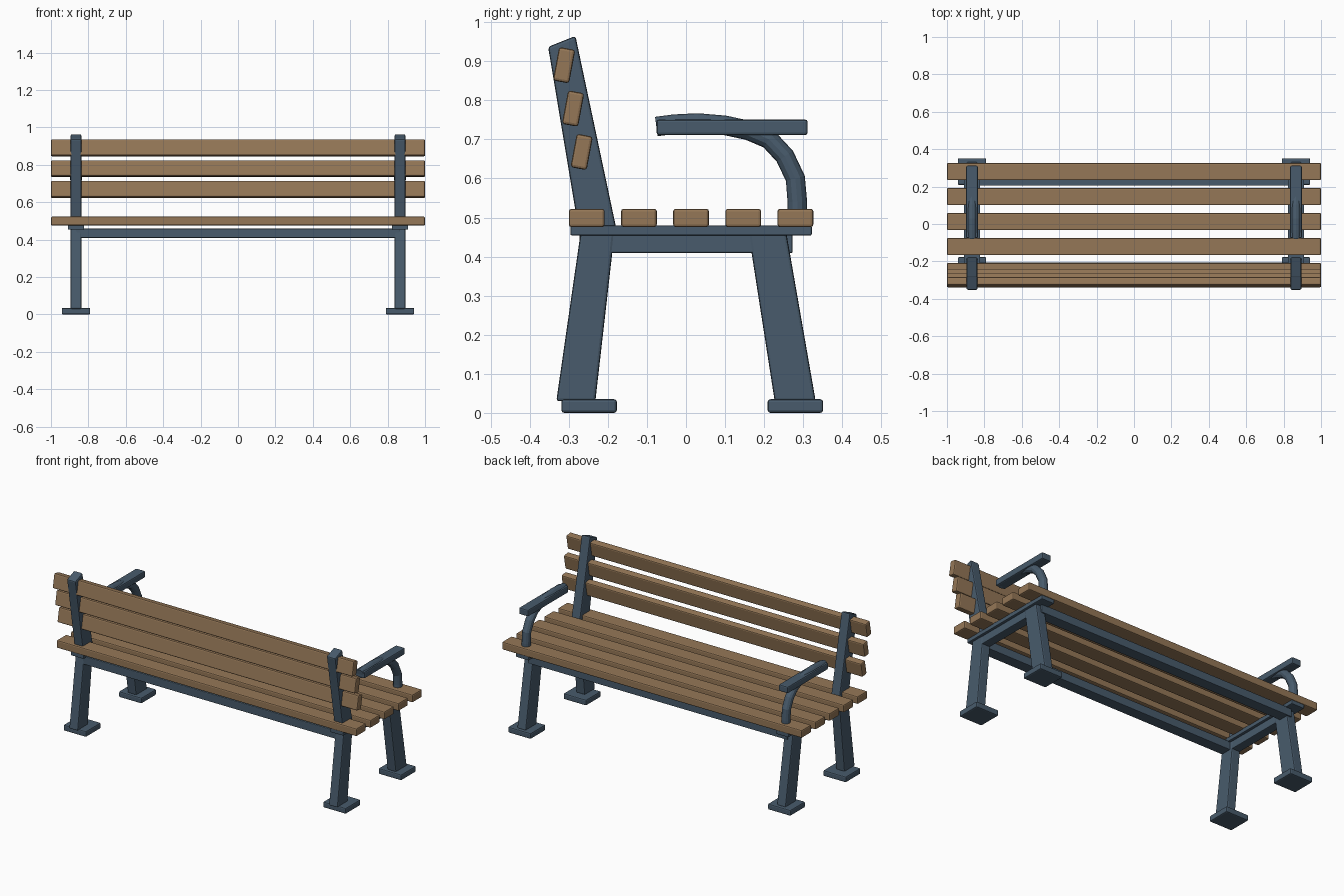
import bpy, bmesh, math
from mathutils import Vector

if "Cube" in bpy.data.objects:
    bpy.data.objects.remove(bpy.data.objects["Cube"])


def material(name, rgb):
    m = bpy.data.materials.new(name)
    m.diffuse_color = (*rgb, 1)
    m.use_nodes = True
    m.node_tree.nodes["Principled BSDF"].inputs["Base Color"].default_value = m.diffuse_color
    return m


WOOD = material("brown wood", (0.30, 0.185, 0.095))
STEEL = material("blue grey steel", (0.065, 0.105, 0.15))
SIDE_X = 0.866


def finish(name, bm, mat, bevel):
    bmesh.ops.recalc_face_normals(bm, faces=bm.faces)
    me = bpy.data.meshes.new(name)
    bm.to_mesh(me)
    bm.free()
    me.materials.append(mat)
    ob = bpy.data.objects.new(name, me)
    bpy.context.collection.objects.link(ob)
    if bevel:
        mod = ob.modifiers.new("bevel", 'BEVEL')
        mod.width = bevel
        mod.segments = 2
    return ob


def box(name, loc, size, mat, tilt=0, bevel=0.007):
    bm = bmesh.new()
    bmesh.ops.create_cube(bm, size=1)
    bmesh.ops.scale(bm, vec=size, verts=bm.verts)
    ob = finish(name, bm, mat, bevel)
    ob.location = loc
    ob.rotation_euler.x = math.radians(tilt)
    return ob


def prism(name, outline, x, width, mat, bevel=0.007):
    """Outline in (y, z), extruded along x."""
    bm = bmesh.new()
    f = bm.faces.new([bm.verts.new((x - width / 2, y, z)) for y, z in outline])
    ext = bmesh.ops.extrude_face_region(bm, geom=[f])
    vs = [v for v in ext["geom"] if isinstance(v, bmesh.types.BMVert)]
    bmesh.ops.translate(bm, vec=(width, 0, 0), verts=vs)
    return finish(name, bm, mat, bevel)


def tube(name, path, x, radius, mat, sides=12):
    """Round bar along a (y, z) path."""
    bm = bmesh.new()
    pts = [Vector((x, y, z)) for y, z in path]
    rings = []
    for i, p in enumerate(pts):
        t = (pts[min(i + 1, len(pts) - 1)] - pts[max(i - 1, 0)]).normalized()
        n = t.cross(Vector((1, 0, 0)))
        rings.append([bm.verts.new(p + radius * (math.cos(a) * Vector((1, 0, 0)) + math.sin(a) * n))
                      for a in (2 * math.pi * k / sides for k in range(sides))])
    for a, b in zip(rings, rings[1:]):
        for k in range(sides):
            j = (k + 1) % sides
            bm.faces.new((a[k], a[j], b[j], b[k]))
    bm.faces.new(rings[0])
    bm.faces.new(rings[-1])
    return finish(name, bm, mat, 0)


# Seat slats
for i in range(5):
    box(f"seat_slat_{i + 1}", (0, -0.254 + 0.1335 * i, 0.499), (2, 0.092, 0.047), WOOD)

# Backrest slats
for i, (y, z) in enumerate([(-0.267, 0.668), (-0.289, 0.779), (-0.312, 0.890)]):
    box(f"back_slat_{i + 1}", (0, y, z), (2, 0.042, 0.087), WOOD, tilt=-10.5)

# Long rails under the seat
for name, y in (("front_rail", 0.239), ("rear_rail", -0.239)):
    box(name, (0, y, 0.434), (2 * SIDE_X, 0.068, 0.05), STEEL, bevel=0.004)

# End frames
REAR_LEG = [(-0.332, 0.03), (-0.232, 0.03), (-0.183, 0.46), (-0.270, 0.46)]
FRONT_LEG = [(0.227, 0.03), (0.332, 0.03), (0.257, 0.46), (0.160, 0.46)]
BACK_POST = [(-0.275, 0.47), (-0.178, 0.47), (-0.283, 0.965), (-0.353, 0.937)]
ARM_PATH = [(0.285, 0.48), (0.285, 0.54), (0.280, 0.60), (0.253, 0.657), (0.213, 0.700),
            (0.160, 0.723), (0.100, 0.736), (0.030, 0.742), (-0.030, 0.739), (-0.076, 0.733)]
for side, x in (("left", -SIDE_X), ("right", SIDE_X)):
    prism(f"{side}_rear_leg", REAR_LEG, x, 0.058, STEEL)
    prism(f"{side}_front_leg", FRONT_LEG, x, 0.058, STEEL)
    prism(f"{side}_back_post", BACK_POST, x, 0.058, STEEL)
    box(f"{side}_rear_foot", (x, -0.248, 0.0175), (0.152, 0.142, 0.035), STEEL)
    box(f"{side}_front_foot", (x, 0.280, 0.0175), (0.152, 0.142, 0.035), STEEL)
    box(f"{side}_side_rail", (x, 0, 0.434), (0.054, 0.5, 0.05), STEEL, bevel=0.004)
    box(f"{side}_seat_plate", (x, 0.013, 0.467), (0.086, 0.618, 0.026), STEEL, bevel=0.004)
    box(f"{side}_armrest", (x, 0.118, 0.731), (0.062, 0.387, 0.04), STEEL)
    tube(f"{side}_arm_support", ARM_PATH, x, 0.025, STEEL)
